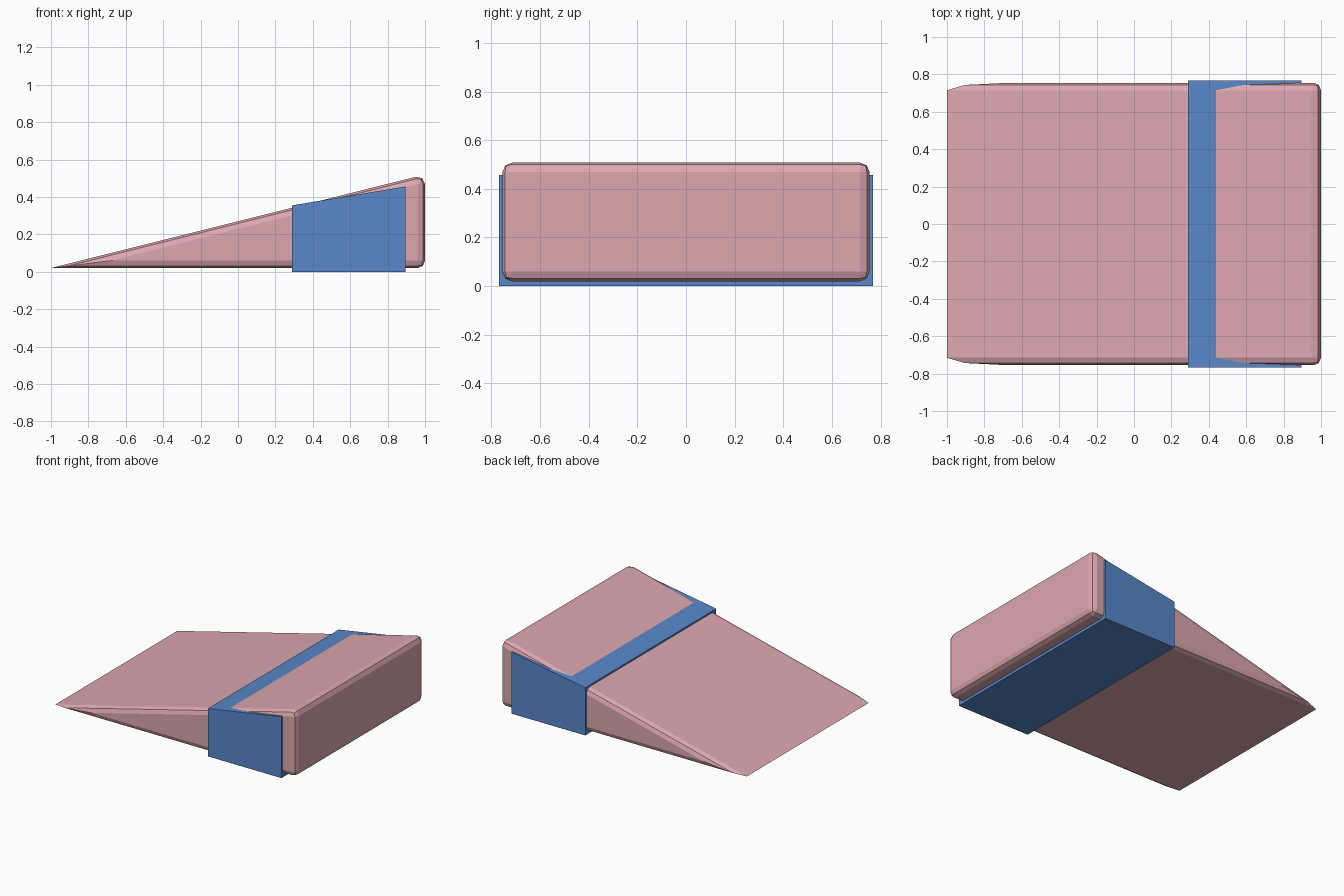
import bpy, bmesh, math
from mathutils import Vector

if "Cube" in bpy.data.objects:
    bpy.data.objects.remove(bpy.data.objects["Cube"])


def material(name, rgb):
    m = bpy.data.materials.new(name)
    m.diffuse_color = (*rgb, 1)
    m.use_nodes = True
    m.node_tree.nodes["Principled BSDF"].inputs["Base Color"].default_value = m.diffuse_color
    return m


def hull(name, points, mat):
    """Convex solid around mirrored points, with coplanar triangles merged."""
    bm = bmesh.new()
    for x, y, z in points:
        bm.verts.new((x, y, z))
        bm.verts.new((x, -y, z))
    res = bmesh.ops.convex_hull(bm, input=bm.verts[:])
    junk = {v for v in res["geom_interior"] + res["geom_unused"]
            if isinstance(v, bmesh.types.BMVert)}
    bmesh.ops.delete(bm, geom=list(junk), context='VERTS')
    bmesh.ops.dissolve_limit(bm, angle_limit=math.radians(1),
                             verts=bm.verts[:], edges=bm.edges[:])
    bmesh.ops.recalc_face_normals(bm, faces=bm.faces[:])
    mesh = bpy.data.meshes.new(name)
    bm.to_mesh(mesh)
    bm.free()
    mesh.materials.append(mat)
    ob = bpy.data.objects.new(name, mesh)
    bpy.context.collection.objects.link(ob)
    return ob


pink = material("dusty pink", (0.716, 0.392, 0.429))
blue = material("band blue", (0.098, 0.242, 0.578))

# Wedge: two-step rounded edges that shrink into the thin end
R, W, Z0 = 0.04, 0.755, 0.02
slope = Vector((-0.243, 0, 0.970))
X, Y = Vector((1, 0, 0)), Vector((0, 1, 0))


def rounded_corner(centre, n):
    dirs = [n, X, Y, n + X, n + Y, X + Y, n + X + Y]
    return [centre + d.normalized() * R for d in dirs]


points = rounded_corner(Vector((1 - R, W - R, Z0 + R)), Vector((0, 0, -1)))
points += rounded_corner(Vector((1 - R, W - R, 0.469)), slope)
points += [(-1, W - R, Z0), (-0.905, W - R * 0.293, Z0 + R * 0.293),
           (-0.675, W, Z0 + R)]
hull("wedge", points, pink)

# Band wrapped around the thick end, its top flatter than the wedge
band = [(0.29, 0), (0.895, 0), (0.895, 0.456), (0.29, 0.355)]
hull("band", [(x, 0.768, z) for x, z in band], blue)
